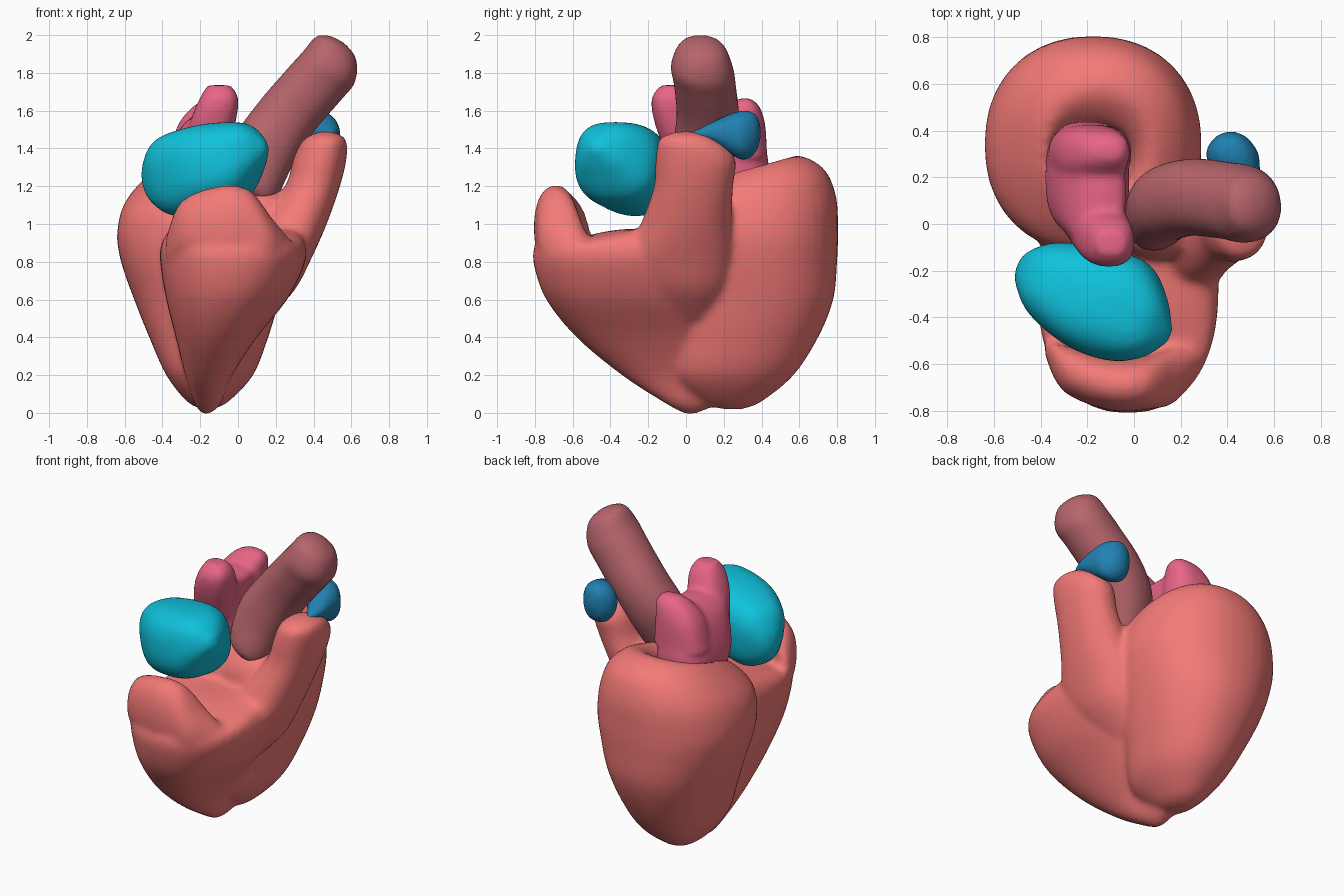
import bpy, bmesh, math
from mathutils import Vector, Quaternion

SIDES, STEPS = 40, 5


def spline(a, b, c, d, t):
    """Catmull-Rom blend of four section tuples."""
    return [0.5 * (2 * q + (r - p) * t + (2 * p - 5 * q + 4 * r - s) * t * t
                   + (3 * q - p - 3 * r + s) * t ** 3) for p, q, r, s in zip(a, b, c, d)]


def loft(bm, sections, axis=None, power=2.2):
    """Skin superellipse sections (x, y, z, radius_a, radius_b, y_slope)."""
    rot = Vector(axis).to_track_quat('Z', 'Y') if axis else Quaternion()
    secs = [tuple(s) + (0,) * (6 - len(s)) for s in sections]
    dense = []
    for i in range(len(secs) - 1):
        a, d = secs[max(i - 1, 0)], secs[min(i + 2, len(secs) - 1)]
        dense += [spline(a, secs[i], secs[i + 1], d, k / STEPS) for k in range(STEPS)]
    dense.append(secs[-1])
    rings = []
    for x, y, z, ra, rb, slope in dense:
        ring = []
        for k in range(SIDES):
            t = 2 * math.pi * k / SIDES
            c, s = math.cos(t), math.sin(t)
            u = max(ra, .008) * math.copysign(abs(c) ** (2 / power), c)
            v = max(rb, .008) * math.copysign(abs(s) ** (2 / power), s)
            ring.append(bm.verts.new(Vector((x, y, z)) + rot @ Vector((u, v, slope * v))))
        rings.append(ring)
    for r0, r1 in zip(rings, rings[1:]):
        for k in range(SIDES):
            j = (k + 1) % SIDES
            bm.faces.new((r0[k], r0[j], r1[j], r1[k]))
    bm.faces.new(rings[0][::-1])
    bm.faces.new(rings[-1])


def part(name, color, lofts, voxel=0.02, smooth=4):
    """Fuse several lofts into one smooth organic object."""
    bm = bmesh.new()
    for args in lofts:
        loft(bm, *args)
    bmesh.ops.recalc_face_normals(bm, faces=bm.faces)
    mesh = bpy.data.meshes.new(name)
    bm.to_mesh(mesh)
    bm.free()
    ob = bpy.data.objects.new(name, mesh)
    bpy.context.collection.objects.link(ob)
    mat = bpy.data.materials.new(name + "_colour")
    mat.diffuse_color = (*color, 1)
    mesh.materials.append(mat)
    mesh.polygons.foreach_set("use_smooth", [True] * len(mesh.polygons))
    rm = ob.modifiers.new("fuse", 'REMESH')
    rm.mode, rm.voxel_size, rm.use_smooth_shade = 'VOXEL', voxel, True
    sm = ob.modifiers.new("soften", 'SMOOTH')
    sm.iterations, sm.factor = smooth, 0.5
    return ob


# Left ventricle: egg with a sloping rim and a hollow top
left_ventricle = [
    (-.16, .25, .02, .03, .05), (-.16, .23, .06, .11, .17), (-.15, .24, .2, .23, .33),
    (-.155, .30, .4, .315, .40), (-.165, .34, .6, .385, .44), (-.175, .34, .8, .445, .46),
    (-.175, .34, .95, .465, .465), (-.17, .34, 1.1, .435, .455, .1),
    (-.15, .34, 1.22, .355, .385, .2), (-.15, .32, 1.29, .24, .25, .28),
    (-.17, .28, 1.23, .18, .16, .2), (-.18, .26, 1.12, .15, .15), (-.18, .26, 1.10, .01, .01)]
# Right ventricle: wedge that leans forward, floor sinking slightly to the front
right_ventricle = [
    (-.17, .02, -.005, .02, .03), (-.16, .02, .05, .07, .13), (-.155, -.07, .2, .125, .27),
    (-.115, -.18, .4, .215, .40), (-.06, -.25, .6, .32, .49), (-.03, -.275, .78, .38, .53),
    (-.025, -.275, .88, .385, .525), (-.025, -.265, .95, .345, .45, .13),
    (-.025, -.25, .975, .26, .34, .17), (-.025, -.25, .975, .01, .01)]
# Raised front lip of the right ventricle
front_lip = [
    (-.38, -.53, .87, .04, .06), (-.30, -.62, .97, .10, .15), (-.1, -.685, .98, .115, .22),
    (.06, -.68, .97, .115, .21), (.18, -.64, .89, .12, .14), (.29, -.56, .83, .05, .07)]
# Outflow arm on the right side
outflow_arm = [
    (.06, .0, .5, .1, .14), (.13, -.02, .65, .17, .24), (.205, -.04, .82, .185, .29),
    (.29, .0, 1.0, .18, .24), (.395, .04, 1.2, .145, .21), (.435, .05, 1.35, .14, .21),
    (.46, .01, 1.45, .11, .15), (.465, 0, 1.49, .03, .05)]
# Raised base under the aorta
aortic_base = [(.1, .05, .8, .2, .2), (.11, .05, 1.02, .22, .2), (.12, .06, 1.13, .17, .17),
               (.12, .06, 1.18, .08, .09), (.12, .06, 1.185, .01, .01)]
part("ventricles", (.9, .195, .185),
     [(left_ventricle,), (right_ventricle, None, 2.3), (front_lip, (1, 0, 0)),
      (outflow_arm,), (aortic_base,)], .02, 6)

# Aorta
part("aorta", (.47, .13, .15), [([
    (.07, .02, 1.13, .06, .07), (.08, .02, 1.19, .135, .135), (.135, .085, 1.38, .16, .17),
    (.25, .115, 1.56, .165, .165), (.4, .1, 1.735, .165, .165), (.48, .085, 1.83, .165, .16),
    (.52, .085, 1.935, .12, .12), (.53, .085, 1.975, .04, .04)], (.45, .06, .8))], .018, 3)

# Left atrium: slab with a front and a back lobe
part("left_atrium", (.8, .13, .24), [
    ([(-.2, .2, 1.12, .14, .2), (-.2, .2, 1.28, .18, .24), (-.18, .16, 1.48, .14, .24),
      (-.14, .12, 1.57, .1, .22), (-.14, .12, 1.6, .02, .05)], None, 2.8),
    ([(-.18, .02, 1.35, .12, .12), (-.13, -.05, 1.55, .12, .12), (-.1, -.08, 1.67, .1, .1),
      (-.1, -.08, 1.735, .06, .05)], None, 2.5),
    ([(-.19, .3, 1.35, .18, .13), (-.17, .3, 1.52, .15, .12), (-.13, .31, 1.62, .11, .08),
      (-.11, .31, 1.665, .05, .03)], None, 2.5)], .018, 4)

# Right atrium
part("right_atrium", (.005, .54, .72), [([
    (-.495, -.18, 1.2, .03, .03), (-.46, -.195, 1.215, .09, .12), (-.37, -.24, 1.245, .17, .21),
    (-.2, -.315, 1.295, .225, .225), (-.03, -.375, 1.335, .225, .21), (.08, -.44, 1.4, .14, .13),
    (.15, -.48, 1.415, .03, .03)], (.64, -.26, .18), 2.6)], .018, 3)

# Pulmonary vessel stub
part("pulmonary_vessel", (.015, .22, .45), [([
    (.49, .02, 1.47, .01, .01), (.475, .13, 1.485, .06, .05), (.435, .24, 1.475, .105, .11),
    (.42, .31, 1.47, .11, .13), (.415, .37, 1.48, .07, .1), (.415, .395, 1.485, .02, .03)],
    (0, 1, 0))], .014, 3)
